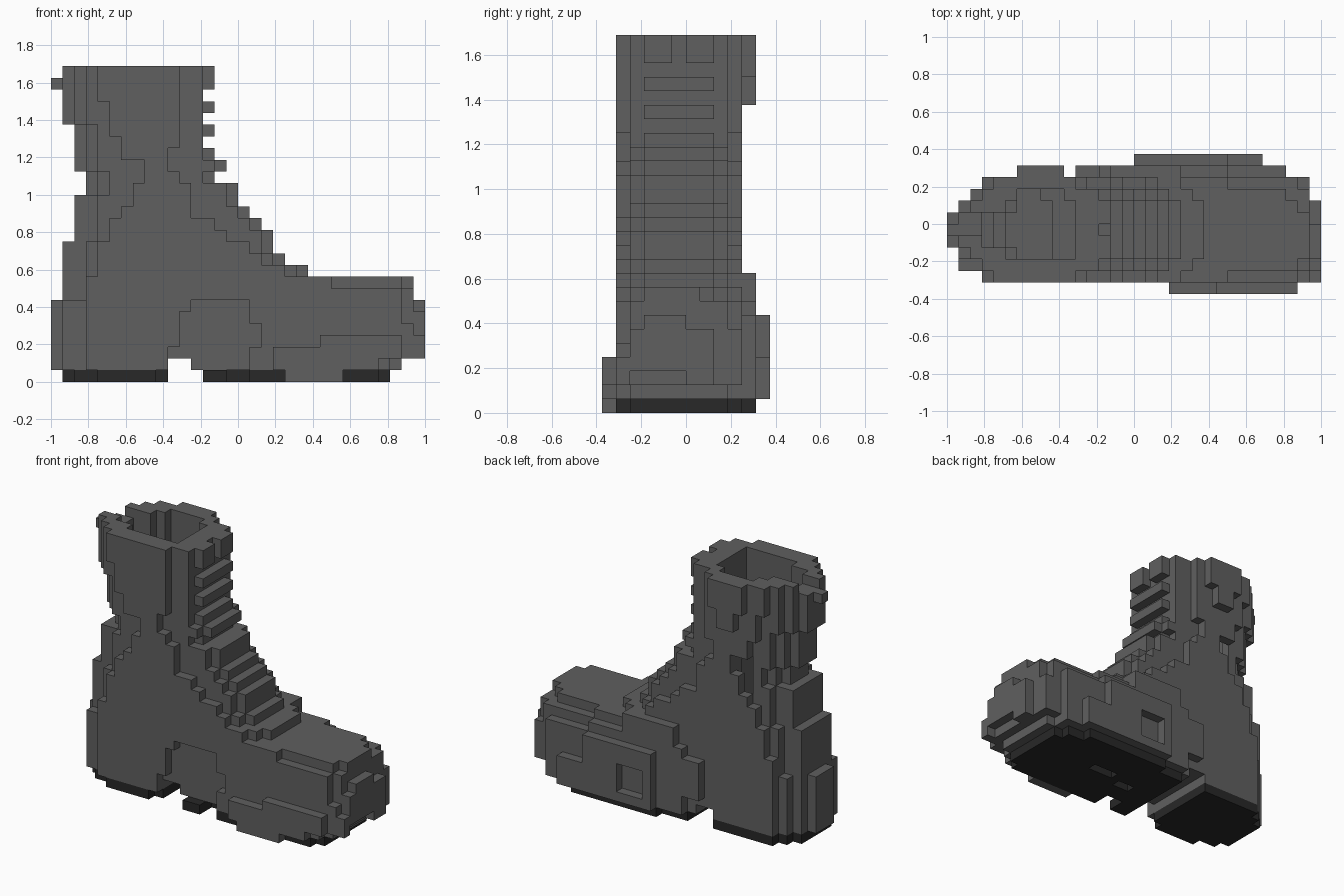
import bpy, bmesh

if "Cube" in bpy.data.objects:
    bpy.data.objects.remove(bpy.data.objects["Cube"], do_unlink=True)

S = 1 / 16          # block size; columns 0..31 run heel to toe, rows -6..5, layers 0..26


def material(name, v):
    m = bpy.data.materials.new(name)
    m.use_nodes = True
    m.diffuse_color = (v, v, v, 1)
    b = m.node_tree.nodes["Principled BSDF"]
    b.inputs["Base Color"].default_value = (v, v, v, 1)
    b.inputs["Roughness"].default_value = 0.8
    return m


LEATHER = material("grey leather", 0.115)
RUBBER = material("dark rubber", 0.021)


def box(i0, i1, j0, j1, k0, k1):
    return {(i, j, k) for i in range(i0, i1) for j in range(j0, j1) for k in range(k0, k1)}


def pick(table, k):
    """Value of the first (lowest layer, value) step that layer k reaches."""
    return next(v for low, v in table if k >= low)


# Outer faces of a unit block: direction and its four corners
SIDES = [
    ((1, 0, 0), ((1, 0, 0), (1, 1, 0), (1, 1, 1), (1, 0, 1))),
    ((-1, 0, 0), ((0, 0, 0), (0, 0, 1), (0, 1, 1), (0, 1, 0))),
    ((0, 1, 0), ((0, 1, 0), (0, 1, 1), (1, 1, 1), (1, 1, 0))),
    ((0, -1, 0), ((0, 0, 0), (1, 0, 0), (1, 0, 1), (0, 0, 1))),
    ((0, 0, 1), ((0, 0, 1), (1, 0, 1), (1, 1, 1), (0, 1, 1))),
    ((0, 0, -1), ((0, 0, 0), (0, 1, 0), (1, 1, 0), (1, 0, 0))),
]


def block_object(name, cells, mat, solid):
    """Skin the cells, leaving out faces that touch any other solid cell."""
    bm = bmesh.new()
    verts = {}

    def vert(p):
        if p not in verts:
            verts[p] = bm.verts.new((p[0] * S - 1, p[1] * S, p[2] * S))
        return verts[p]

    for c in sorted(cells):
        for d, corners in SIDES:
            if tuple(a + b for a, b in zip(c, d)) not in solid:
                bm.faces.new([vert(tuple(a + b for a, b in zip(c, q))) for q in corners])
    me = bpy.data.meshes.new(name)
    bm.to_mesh(me)
    bm.free()
    me.materials.append(mat)
    ob = bpy.data.objects.new(name, me)
    bpy.context.collection.objects.link(ob)


# Side profile by layer: heel edge, start and end of the flat sides, front edge
HEEL = [(22, 1), (18, 2), (16, 3), (12, 2), (7, 1), (0, 0)]
FLAT = [(24, 4), (21, 5), (19, 6), (17, 8), (15, 7), (14, 6), (12, 5), (9, 4), (0, 3)]
FLAT_END = [(20, 11), (18, 10), (17, 11), (14, 12), (13, 14), (12, 15), (11, 17),
            (10, 18), (9, 20), (8, 24), (0, 29)]
FRONT = [(19, 13), (18, 15), (17, 14), (15, 16), (14, 17), (13, 18), (11, 19),
         (10, 20), (9, 22), (2, 31), (0, 30)]

# Upper: rounded heel, flat sides, stepped instep
upper = set()
for k in range(1, 27):
    a, b = pick(HEEL, k), pick(FLAT, k)
    c, d = pick(FLAT_END, k), pick(FRONT, k)
    upper |= box(a, d, -2, 1, k, k + 1)
    upper |= box(a + 1, d, -3, 2, k, k + 1)
    upper |= box(a + 2, d - (k > 8 and k < 19), -4, 3, k, k + 1)
    upper |= box(b, c, -5, 4, k, k + 1)
upper |= box(1, 2, -4, 2, 1, 7)                         # broad heel counter
upper |= box(1, 2, -3, 2, 7, 12) | box(2, 3, -3, 2, 12, 16)
upper -= box(1, 3, -1, 1, 26, 27)                       # dip in the rim
upper |= box(0, 1, -1, 0, 25, 26)                       # heel pull tab

# Hollow shaft, narrower below the ankle
for k in range(4, 27):
    a, end = pick(HEEL, k), 11 if k > 19 else 9
    upper -= box(max(a + 2, 3), end, -2, 1, k, k + 1)
    upper -= box(max(a + 3, 5), end, -3, 2, k, k + 1)
    upper -= box(6, end - 1, -3, 3, k, k + 1)

# Collar swelling on the far side
upper |= box(6, 10, 4, 5, 24, 27) | box(7, 9, 4, 5, 22, 24)

# Toe: rounded cap
upper |= box(29, 30, -5, 4, 2, 8) | box(30, 31, -4, 4, 2, 6)
upper |= box(30, 31, -5, -4, 2, 5)
upper |= box(31, 32, -4, 2, 3, 6) | box(31, 32, -3, 0, 6, 7)
upper |= box(31, 32, -5, -4, 2, 4) | box(31, 32, 0, 2, 2, 3)
upper -= box(29, 31, 2, 3, 8, 9) | box(30, 31, 1, 2, 8, 9) | box(30, 31, -4, -3, 8, 9)

# Ball of the foot: raised plates on both sides
upper |= box(13, 29, 4, 5, 1, 7) | box(13, 24, 4, 5, 7, 8)
upper |= box(11, 13, 4, 5, 3, 7) | box(14, 20, 4, 5, 8, 10)
upper |= box(16, 27, 5, 6, 1, 4) | box(16, 24, 5, 6, 4, 7)
upper -= box(17, 20, 5, 6, 2, 5)
upper |= box(19, 28, -6, -5, 1, 2) | box(19, 30, -6, -5, 2, 3) | box(23, 30, -6, -5, 3, 4)
upper |= box(20, 25, -6, -5, 0, 1)

# Arch: sunken side panel and the gap ahead of the heel
upper -= box(10, 17, -5, -4, 2, 3) | box(11, 18, -5, -4, 3, 5)
upper -= box(11, 17, -5, -4, 5, 6) | box(12, 17, -5, -4, 6, 7) | box(12, 17, -5, -4, 1, 2)
upper -= box(10, 12, -6, 6, 1, 2)

# Laces: bars up the shaft and two tongue tips
laces = set()
for k in (19, 21, 23):
    laces |= box(13, 14, -3, 2, k, k + 1)
laces |= box(13, 14, -3, -1, 25, 27) | box(13, 14, 0, 2, 25, 27)

# Soles: heel pad and front pad with tread slots
heel_sole = box(1, 10, -3, 2, 0, 1) | box(2, 10, -4, 3, 0, 1)
heel_sole |= box(4, 9, -5, -4, 0, 1) | box(3, 10, 3, 4, 0, 1)
front_sole = box(13, 29, -4, 3, 0, 1) | box(13, 28, -5, 4, 0, 1) | box(16, 26, -5, 5, 0, 1)
front_sole -= box(19, 22, 0, 1, 0, 1) | box(16, 18, -1, 0, 0, 1) | box(15, 17, -5, -3, 0, 1)

parts = [("boot_upper", upper, LEATHER), ("laces", laces - upper, LEATHER),
         ("heel_sole", heel_sole, RUBBER), ("front_sole", front_sole, RUBBER)]
solid = set().union(*(p[1] for p in parts))
for name, cells, mat in parts:
    block_object(name, cells, mat, solid)
